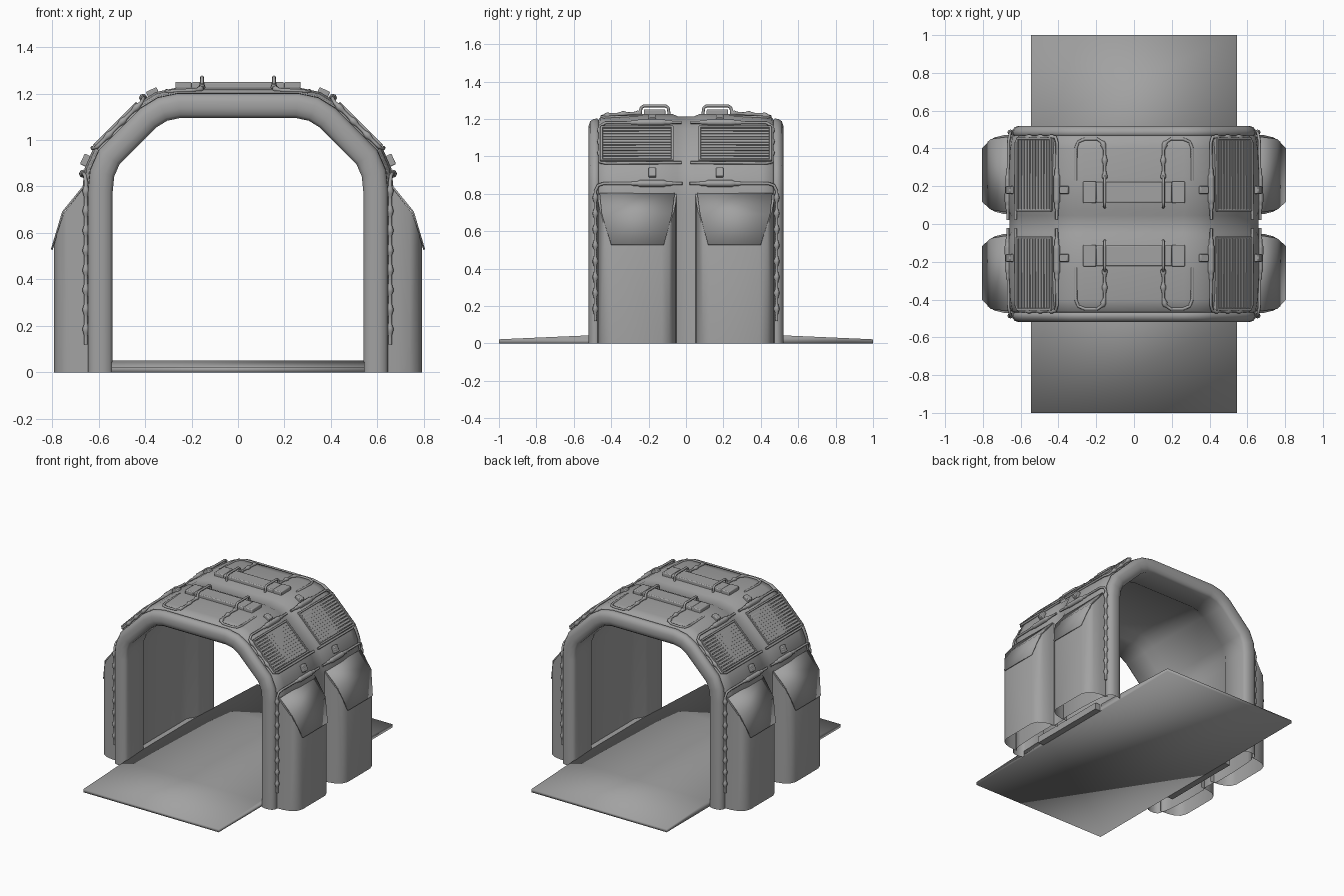
import bpy, bmesh, math
from mathutils import Vector, Matrix

if "Cube" in bpy.data.objects:
    bpy.data.objects.remove(bpy.data.objects["Cube"])

S = math.sqrt(0.5)
GREY = bpy.data.materials.new("dark_grey")
GREY.diffuse_color = (0.36, 0.36, 0.36, 1)
GREY.use_nodes = True
GREY.node_tree.nodes["Principled BSDF"].inputs["Base Color"].default_value = GREY.diffuse_color


def slope(s, y, n):
    """Point on the 45 degree shoulder: s runs up the slope, n points outward."""
    return Vector((0.506 - S * s + S * n, y, 1.046 + S * s + S * n))


def finish(name, bm=None, mesh=None, mirror=(True, True), bevel=0, angle=32):
    """Turn a bmesh or mesh into a shaded object, optionally mirrored in x and y."""
    if bm:
        bmesh.ops.recalc_face_normals(bm, faces=bm.faces)
        mesh = bpy.data.meshes.new(name)
        bm.to_mesh(mesh)
        bm.free()
    mesh.materials.clear()
    mesh.materials.append(GREY)
    ob = bpy.data.objects.new(name, mesh)
    bpy.context.collection.objects.link(ob)
    bpy.ops.object.select_all(action='DESELECT')
    ob.select_set(True)
    bpy.context.view_layer.objects.active = ob
    bpy.ops.object.shade_smooth_by_angle(angle=math.radians(angle))
    if bevel:
        b = ob.modifiers.new("bevel", 'BEVEL')
        b.width, b.segments = bevel, 2
    if any(mirror):
        m = ob.modifiers.new("mirror", 'MIRROR')
        m.use_axis = (mirror[0], mirror[1], False)
        m.use_mirror_merge = False
    return ob


def add_box(bm, center, size, tilt=0):
    mat = (Matrix.Translation(center) @ Matrix.Rotation(math.radians(tilt), 4, 'Y')
           @ Matrix.Diagonal((*size, 1)))
    bmesh.ops.create_cube(bm, size=1, matrix=mat)


def prism(bm, pts, vec):
    face = bm.faces.new([bm.verts.new(p) for p in pts])
    ext = bmesh.ops.extrude_face_region(bm, geom=[face], use_keep_orig=True)
    bmesh.ops.translate(bm, vec=vec,
                        verts=[g for g in ext['geom'] if isinstance(g, bmesh.types.BMVert)])


def cable(name, pts, beads=(0, 0), plug=(0, 0), radius=0.008):
    """Tube along a path; beads and plug are arc-length ranges where it swells."""
    pts = [Vector(p) for p in pts]
    samples, run = [], 0
    for a, b in zip(pts, pts[1:]):
        length = (b - a).length
        n = max(1, round(length / 0.012))
        samples += [(a.lerp(b, i / n), run + length * i / n) for i in range(n)]
        run += length
    samples.append((pts[-1], run))
    cu = bpy.data.curves.new(name, 'CURVE')
    cu.dimensions, cu.bevel_depth, cu.bevel_resolution = '3D', radius, 2
    cu.use_fill_caps = True
    sp = cu.splines.new('POLY')
    sp.points.add(len(samples) - 1)
    for q, (p, d) in zip(sp.points, samples):
        q.co = (*p, 1)
        q.radius = 1
        if beads[0] < d < beads[1]:
            q.radius = 1 + 0.9 * max(0, math.sin(2 * math.pi * (d - beads[0]) / 0.085))
        if plug[0] < d < plug[1]:
            edge = min(d - plug[0], plug[1] - d)
            q.radius = 2.2 if edge > 0.035 else 1.5
    tmp = bpy.data.objects.new(name + "_path", cu)
    bpy.context.collection.objects.link(tmp)
    bpy.context.view_layer.update()
    dg = bpy.context.evaluated_depsgraph_get()
    mesh = bpy.data.meshes.new_from_object(tmp.evaluated_get(dg))
    bpy.data.objects.remove(tmp)
    finish(name, mesh=mesh, angle=60)


# Arch shell, open underneath: a door frame section swept along the doorway outline
half = [(0.645, 0), (0.645, 0.78), (0.636, 0.87), (0.598, 0.957), (0.418, 1.137),
        (0.345, 1.182), (0.26, 1.2)]
path = [Vector(p) for p in half] + [Vector((-x, z)) for x, z in reversed(half)]
sec = [(-0.25, -0.06), (-0.31, -0.10), (-0.495, -0.105), (-0.512, -0.092), (-0.52, -0.065),
       (-0.52, -0.035), (-0.512, -0.012), (-0.495, 0), (-0.475, 0.002), (-0.468, -0.006),
       (-0.46, 0.008), (-0.40, 0.018), (-0.25, 0.026), (-0.07, 0.026), (-0.045, 0.014)]
sec += [(-y, o) for y, o in reversed(sec)]
bm = bmesh.new()
rings = []
for i, p in enumerate(path):
    d1 = (p - path[i - 1]).normalized() if i else (path[1] - p).normalized()
    d2 = (path[i + 1] - p).normalized() if i < len(path) - 1 else d1
    n1, n2 = Vector((d1.y, -d1.x)), Vector((d2.y, -d2.x))
    n = (n1 + n2) / (1 + n1.dot(n2))
    rings.append([bm.verts.new((p.x + n.x * o, y, p.y + n.y * o)) for y, o in sec])
k = len(sec)
for a, b in zip(rings, rings[1:]):
    for j in range(k):
        bm.faces.new((a[j], a[(j + 1) % k], b[(j + 1) % k], b[j]))
finish("arch_shell", bm, mirror=(False, False), angle=75)

# Floor slab with sloping ramps, plus side strips reaching the inner walls
bm = bmesh.new()
prof = [(-1, 0), (-1, 0.022), (-0.52, 0.043), (-0.3, 0.05), (0.3, 0.05), (0.52, 0.043),
        (1, 0.022), (1, 0)]
prism(bm, [(-0.545, y, z) for y, z in prof], (1.09, 0, 0))
finish("floor_ramp", bm, mirror=(False, False), angle=180)
bm = bmesh.new()
add_box(bm, (0.568, 0, 0.024), (0.046, 0.6, 0.048))
finish("floor_side_strip", bm, mirror=(True, False))

# Side pods: rounded prisms, top sliced off, open at the bottom and against the shell
bm = bmesh.new()
plan = [(0.63, 0.05), (0.69, 0.053), (0.74, 0.066), (0.775, 0.09), (0.792, 0.13),
        (0.792, 0.39), (0.775, 0.435), (0.74, 0.458), (0.69, 0.47), (0.63, 0.473)]
prism(bm, [(x, y, 0) for x, y in plan], (0, 0, 0.8))
for (x1, z1), (x2, z2) in [((0.66, 0.8), (0.75, 0.685)), ((0.75, 0.685), (0.802, 0.53))]:
    bmesh.ops.bisect_plane(bm, geom=bm.verts[:] + bm.edges[:] + bm.faces[:],
                           plane_co=(x1, 0, z1), plane_no=(z1 - z2, 0, x2 - x1),
                           clear_outer=True)
    bmesh.ops.holes_fill(bm, edges=[e for e in bm.edges if e.is_boundary])
bmesh.ops.recalc_face_normals(bm, faces=bm.faces)
bmesh.ops.delete(bm, context='FACES_ONLY', geom=[
    f for f in bm.faces if all(v.co.z < 0.001 for v in f.verts)
    or all(v.co.x < 0.631 for v in f.verts)])
finish("side_pod", bm, angle=40)

# Flap lying over the sliced top of each pod
bm = bmesh.new()
rows = [(0.662, 0.803, 0.06, 0.462), (0.754, 0.69, 0.075, 0.45), (0.802, 0.528, 0.118, 0.40)]
grid = [[bm.verts.new((x, y, z)) for y in (y0, y1)] for x, z, y0, y1 in rows]
for a, b in zip(grid, grid[1:]):
    bm.faces.new((a[0], b[0], b[1], a[1]))
flap = finish("pod_flap", bm)
sol = flap.modifiers.new("thickness", 'SOLIDIFY')
sol.thickness, sol.offset = 0.008, 0

# Shoulder vents: rim and slats
bm = bmesh.new()
for s in (-0.125, 0.125):
    add_box(bm, slope(s, 0.262, 0.022), (0.014, 0.39, 0.03), 45)
for y in (0.073, 0.452):
    add_box(bm, slope(0, y, 0.022), (0.25, 0.014, 0.03), 45)
finish("vent_rim", bm, bevel=0.003)
bm = bmesh.new()
for i in range(11):
    add_box(bm, slope(-0.105 + i * 0.021, 0.262, 0.024), (0.016, 0.37, 0.016), 45)
finish("vent_slats", bm)

# Latches above and below the vents
bm = bmesh.new()
add_box(bm, (0.365, 0.18, 1.197), (0.05, 0.04, 0.045), 25)
add_box(bm, (0.65, 0.18, 0.91), (0.05, 0.04, 0.045), 65)
finish("latch", bm, bevel=0.005)

# Roof packs with end blocks
bm = bmesh.new()
add_box(bm, (0, 0.168, 1.226), (0.40, 0.11, 0.046))
for x in (-0.235, 0.235):
    add_box(bm, (x, 0.168, 1.226), (0.07, 0.115, 0.05))
finish("roof_pack", bm, mirror=(False, True), bevel=0.006)

# Beaded roof cable strapped over each pack
cable("roof_cable", [(0.155, 0.09, 1.225), (0.155, 0.095, 1.26), (0.155, 0.11, 1.27),
                     (0.155, 0.225, 1.27), (0.155, 0.24, 1.26), (0.155, 0.245, 1.232),
                     (0.155, 0.39, 1.224), (0.165, 0.43, 1.218), (0.195, 0.45, 1.214),
                     (0.26, 0.45, 1.212), (0.295, 0.435, 1.208), (0.308, 0.40, 1.21),
                     (0.308, 0.23, 1.212)], beads=(0.20, 0.42))

# Cable around the vent
cable("vent_cable", [slope(*p) for p in [
    (0.165, 0.025, 0.028), (0.165, 0.43, 0.025), (0.145, 0.46, 0.018), (-0.125, 0.46, 0.018),
    (-0.142, 0.43, 0.026), (-0.142, 0.025, 0.03)]], beads=(0.45, 0.70), plug=(0.05, 0.27))

# Cable along the side and down the door frame
cable("side_cable", [(0.668, 0.02, 0.855), (0.664, 0.44, 0.855), (0.658, 0.47, 0.845),
                     (0.655, 0.485, 0.815), (0.655, 0.485, 0.12)],
      beads=(0.50, 1.18), plug=(0.05, 0.27))
